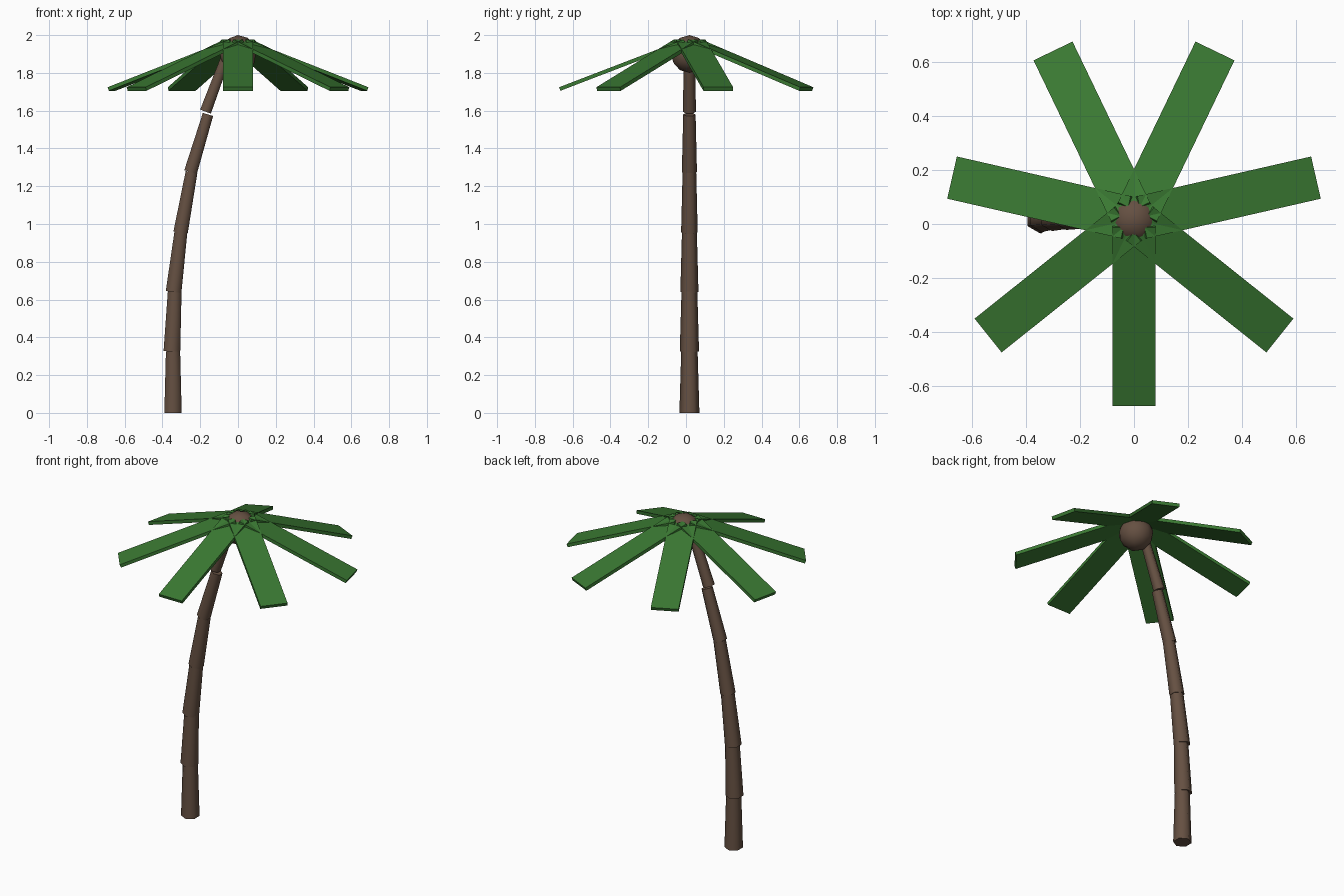
import bpy, bmesh
from math import radians, sin, cos, pi, atan2
from mathutils import Matrix, Vector

cube = bpy.data.objects.get("Cube")
if cube:
    bpy.data.objects.remove(cube, do_unlink=True)

CENTRE_Y = 0.018


def material(name, rgb):
    m = bpy.data.materials.new(name)
    m.use_nodes = True
    m.diffuse_color = (*rgb, 1)
    m.node_tree.nodes["Principled BSDF"].inputs["Base Color"].default_value = (*rgb, 1)
    return m


BARK = material("bark_brown", (0.13, 0.08, 0.054))
LEAF = material("leaf_green", (0.042, 0.19, 0.032))


def add_object(name, bm, mat, smooth_angle=None):
    mesh = bpy.data.meshes.new(name)
    bm.to_mesh(mesh)
    bm.free()
    mesh.materials.append(mat)
    obj = bpy.data.objects.new(name, mesh)
    bpy.context.collection.objects.link(obj)
    if smooth_angle:
        bpy.ops.object.select_all(action="DESELECT")
        obj.select_set(True)
        bpy.context.view_layer.objects.active = obj
        bpy.ops.object.shade_smooth_by_angle(angle=radians(smooth_angle))
    return obj


# Trunk: leaning, tapered six-sided segments; (x, z) of both ends and bottom radius
segments = [
    ((-0.344, 0.0), (-0.344, 0.325), 0.053),
    ((-0.350, 0.325), (-0.335, 0.645), 0.051),
    ((-0.341, 0.64), (-0.302, 0.96), 0.048),
    ((-0.304, 0.955), (-0.246, 1.275), 0.044),
    ((-0.251, 1.275), (-0.159, 1.58), 0.040),
    ((-0.172, 1.595), (-0.062, 1.89), 0.035),
]
for i, (low, high, radius) in enumerate(segments):
    a = Vector((low[0], CENTRE_Y, low[1]))
    b = Vector((high[0], CENTRE_Y, high[1]))
    tilt = atan2(b.x - a.x, b.z - a.z)
    bm = bmesh.new()
    bmesh.ops.create_cone(
        bm, cap_ends=True, segments=6, radius1=radius, radius2=radius * 0.82,
        depth=(b - a).length,
        matrix=Matrix.Translation((a + b) / 2) @ Matrix.Rotation(tilt, 4, "Y"))
    add_object(f"trunk_segment_{i + 1}", bm, BARK, 65)

# Crown: round heart joining the trunk and the fronds
bm = bmesh.new()
bmesh.ops.create_icosphere(bm, subdivisions=2, radius=0.1,
                           matrix=Matrix.Translation((0, CENTRE_Y, 1.9)))
add_object("crown_heart", bm, BARK, 40)

# Fronds: seven flat planks sloping down and outwards
FRONDS, LENGTH, WIDTH, THICK = 7, 0.706, 0.16, 0.02
slope = radians(21)
for i in range(FRONDS):
    turn = -pi / 2 + i * 2 * pi / FRONDS
    place = (Matrix.Translation((0, CENTRE_Y, 0)) @ Matrix.Rotation(turn, 4, "Z")
             @ Matrix.Translation((0.69, 0, 1.724)) @ Matrix.Rotation(slope, 4, "Y")
             @ Matrix.Translation((-LENGTH / 2, 0, -THICK / 2))
             @ Matrix.Diagonal((LENGTH, WIDTH, THICK, 1)))
    bm = bmesh.new()
    bmesh.ops.create_cube(bm, size=1, matrix=place)
    add_object(f"frond_{i + 1}", bm, LEAF)
